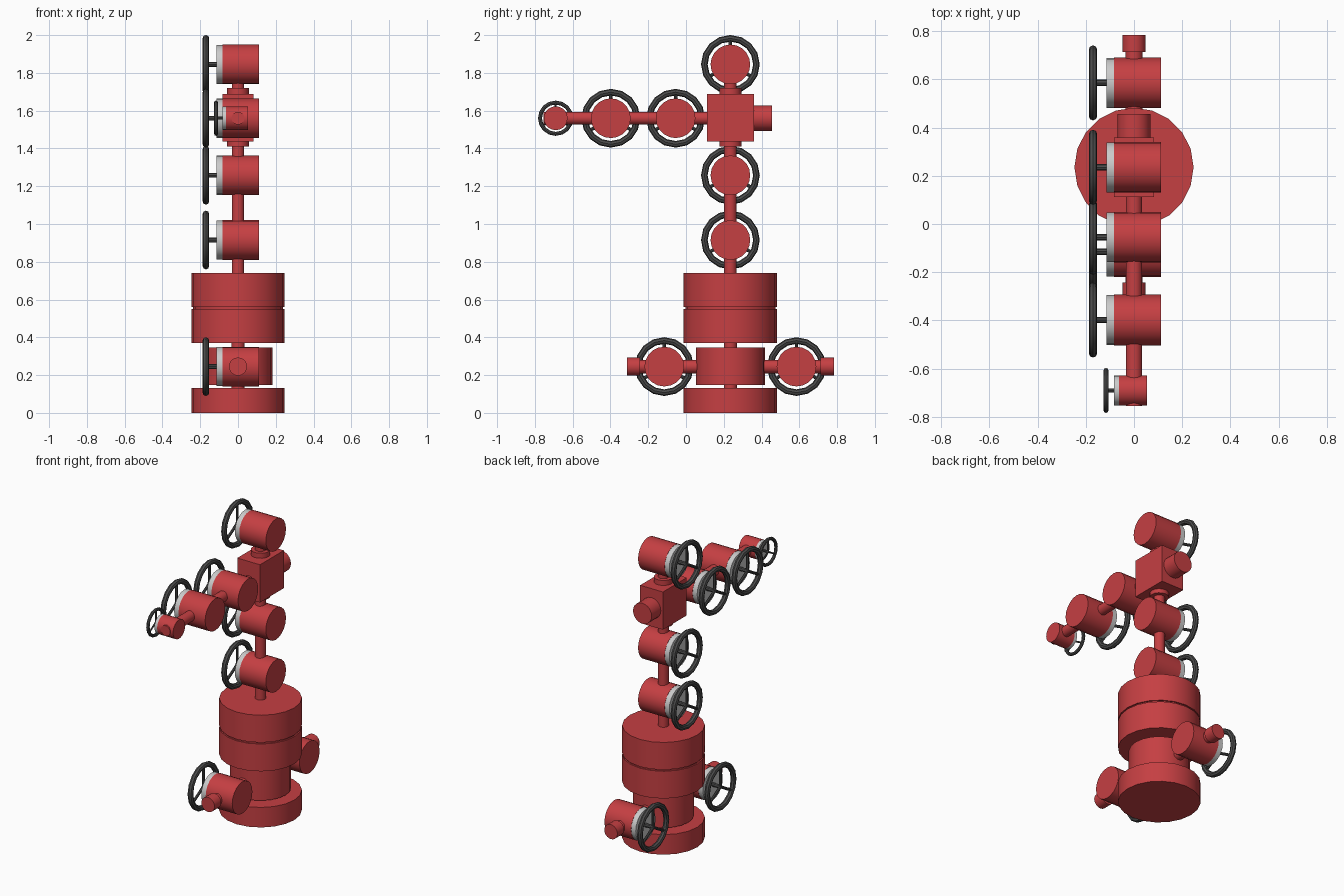
import bpy
from math import pi, sin, cos, radians
from mathutils import Vector

if "Cube" in bpy.data.objects:
    bpy.data.objects.remove(bpy.data.objects["Cube"])

CY = 0.235      # y of the vertical stack
ARM_Z = 1.56    # height of the side arm
OUT_Z = 0.245   # height of the lower outlets


def material(name, rgb):
    m = bpy.data.materials.new(name)
    m.diffuse_color = (*rgb, 1)
    m.use_nodes = True
    m.node_tree.nodes["Principled BSDF"].inputs["Base Color"].default_value = m.diffuse_color
    return m


RED = material("red_paint", (0.56, 0.05, 0.055))
DARK = material("dark_rubber", (0.07, 0.07, 0.07))


def finish(name, mat):
    ob = bpy.context.object
    ob.name = name
    if mat:
        ob.data.materials.append(mat)
    bpy.ops.object.shade_smooth_by_angle(angle=radians(35))
    return ob


def rod(name, a, b, r, mat=RED, sides=20):
    """Cylinder between two points."""
    a, b = Vector(a), Vector(b)
    d = b - a
    bpy.ops.mesh.primitive_cylinder_add(
        vertices=sides, radius=r, depth=d.length, location=(a + b) / 2,
        rotation=d.to_track_quat('Z', 'Y').to_euler())
    return finish(name, mat)


def upright(name, z0, z1, r, sides=20):
    return rod(name, (0, CY, z0), (0, CY, z1), r, RED, sides)


def along_y(name, y0, y1, z, r):
    return rod(name, (0, y0, z), (0, y1, z), r)


def valve(name, y, z, s=1.0, dx=0.0):
    """Drum body on the x axis with a grey bonnet and a three-spoke handwheel."""
    def p(x):
        return (x * s + dx, y, z)
    rod(name + "_body", p(-0.082), p(0.112), 0.105 * s)
    rod(name + "_bonnet", p(-0.115), p(-0.08), 0.1035 * s, None)
    rod(name + "_wheel_stem", p(-0.176), p(-0.11), 0.013 * s, DARK, 8)
    bpy.ops.mesh.primitive_torus_add(
        major_segments=16, minor_segments=8, major_radius=0.138 * s,
        minor_radius=0.0175 * s, location=p(-0.17), rotation=(0, pi / 2, 0))
    finish(name + "_wheel_rim", DARK)
    for i in range(3):
        t = pi / 2 + i * 2 * pi / 3
        c = Vector(p(-0.17))
        tip = c + Vector((0, cos(t), sin(t))) * 0.136 * s
        rod(f"{name}_spoke_{i + 1}", c, tip, 0.009 * s, DARK, 8)


# Base, spool and grooved drum
upright("base", 0, 0.132, 0.247)
upright("spool", 0.147, 0.346, 0.183)
upright("drum_lower", 0.37, 0.55, 0.247)
upright("drum_groove", 0.54, 0.57, 0.238)
upright("drum_upper", 0.56, 0.74, 0.247)
upright("lower_stem", 0.12, 0.38, 0.035, 16)
upright("upper_stem", 0.73, 1.78, 0.033, 16)

# Cross block with flanges and rear cap
bpy.ops.mesh.primitive_cube_add(size=1, location=(0, CY, 1.5625))
bpy.context.object.scale = (0.166, 0.248, 0.249)
finish("cross_block", RED)
upright("flange_above", 1.68, 1.72, 0.058, 16)
upright("flange_below", 1.41, 1.445, 0.058, 16)
along_y("rear_cap", 0.35, 0.455, ARM_Z, 0.068)

# Side arm
along_y("arm_pipe", -0.755, 0.12, ARM_Z, 0.034)

# Outlets on the spool, mirrored front and back
for side, label in ((-1, "front"), (1, "back")):
    along_y(label + "_outlet_pipe", CY + side * 0.17, CY + side * 0.49, OUT_Z, 0.036)
    along_y(label + "_outlet_flange", CY + side * 0.478, CY + side * 0.548, OUT_Z, 0.048)
    valve(label + "_outlet_valve", CY + side * 0.35, OUT_Z)

# Stack and arm valves
for name, z in (("lower_valve", 0.915), ("middle_valve", 1.258), ("top_valve", 1.845)):
    valve(name, CY, z)
for name, y in (("arm_inner_valve", -0.055), ("arm_outer_valve", -0.398)):
    valve(name, y, ARM_Z)
valve("arm_end_valve", -0.69, ARM_Z, 0.6, -0.014)
